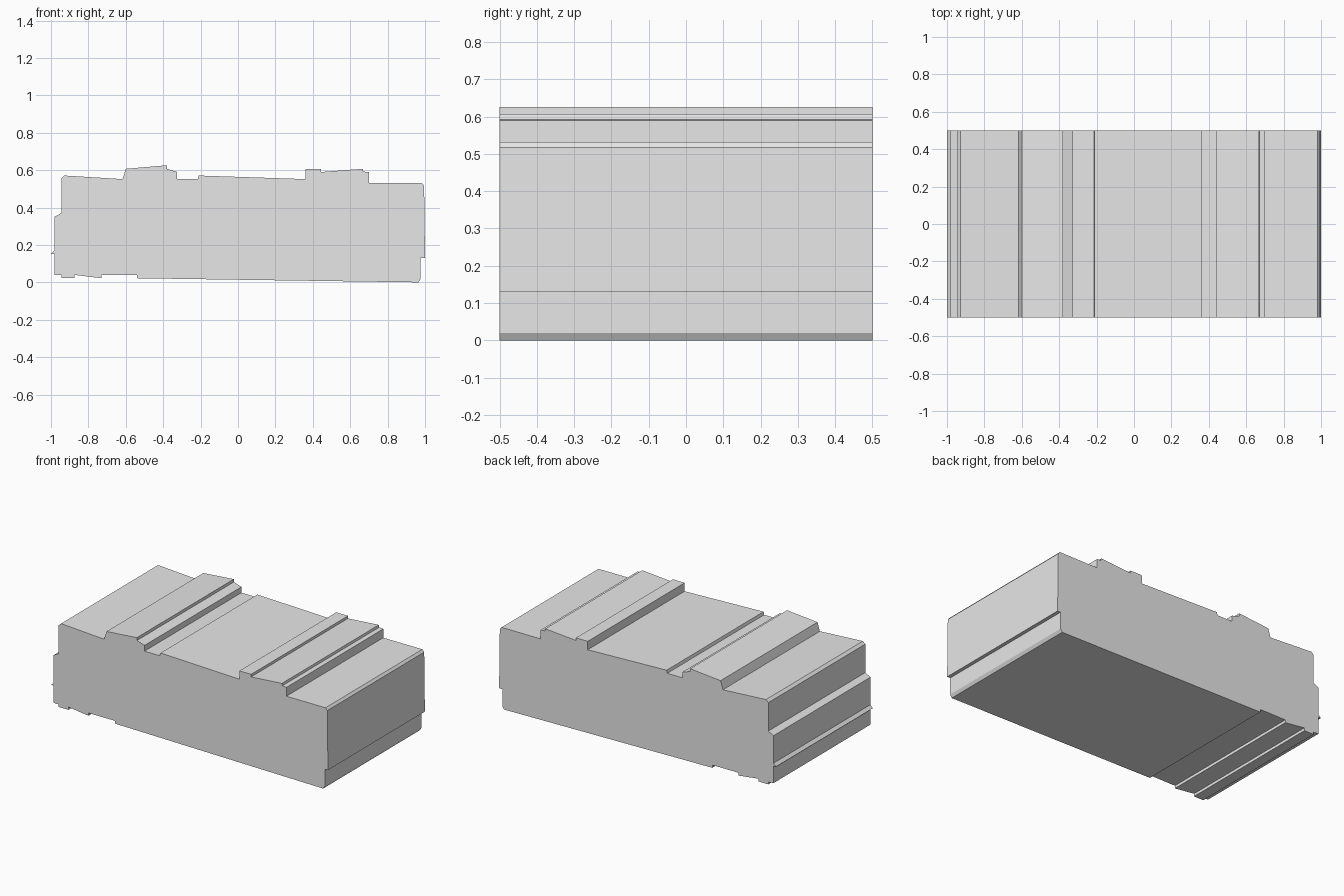
import bpy
import bmesh

default_cube = bpy.data.objects.get("Cube")
if default_cube:
    bpy.data.objects.remove(default_cube, do_unlink=True)

HALF_DEPTH = 0.5

# Outline in x and z, split by side, running counter-clockwise
right_end = [(.965, 0), (.977, .02), (.977, .13), (1, .13), (.995, .517), (.982, .532)]
right_ridge = [(.7, .532), (.7, .59), (.67, .592), (.667, .607),
               (.445, .59), (.445, .607), (.36, .607), (.36, .552)]
middle_deck = [(-.21, .571), (-.215, .552), (-.325, .552)]
left_ridge = [(-.325, .59), (-.38, .607), (-.38, .626), (-.6, .607), (-.617, .552)]
left_end = [(-.928, .571), (-.945, .556), (-.945, .37), (-.982, .35),
            (-.982, .17), (-1, .152), (-.982, .152), (-.982, .04)]
underside = [(-.945, .038), (-.945, .022), (-.875, .022), (-.875, .04),
             (-.73, .022), (-.73, .04), (-.54, .04), (-.54, .022)]
outline = right_end + right_ridge + middle_deck + left_ridge + left_end + underside


def make_material(name, colour):
    """Create one flat material for both viewport and render."""
    material = bpy.data.materials.new(name)
    material.use_nodes = True
    material.diffuse_color = colour
    shader = next(node for node in material.node_tree.nodes
                  if node.type == "BSDF_PRINCIPLED")
    shader.inputs["Base Color"].default_value = colour
    return material


def extrude_outline(name, points, half_depth, material):
    """Sweep a closed outline from front to back as a solid block."""
    bm = bmesh.new()
    front = bm.faces.new([bm.verts.new((x, -half_depth, z)) for x, z in points])
    swept = bmesh.ops.extrude_face_region(bm, geom=[front], use_keep_orig=True)
    back_verts = [item for item in swept["geom"] if isinstance(item, bmesh.types.BMVert)]
    bmesh.ops.translate(bm, verts=back_verts, vec=(0, half_depth * 2, 0))
    bmesh.ops.recalc_face_normals(bm, faces=bm.faces)
    mesh = bpy.data.meshes.new(name)
    bm.to_mesh(mesh)
    bm.free()
    mesh.materials.append(material)
    block = bpy.data.objects.new(name, mesh)
    bpy.context.collection.objects.link(block)
    return block


# Stepped block with ridges across the top
grey = make_material("light grey", (.8, .8, .8, 1))
extrude_outline("stepped_block", outline, HALF_DEPTH, grey)
